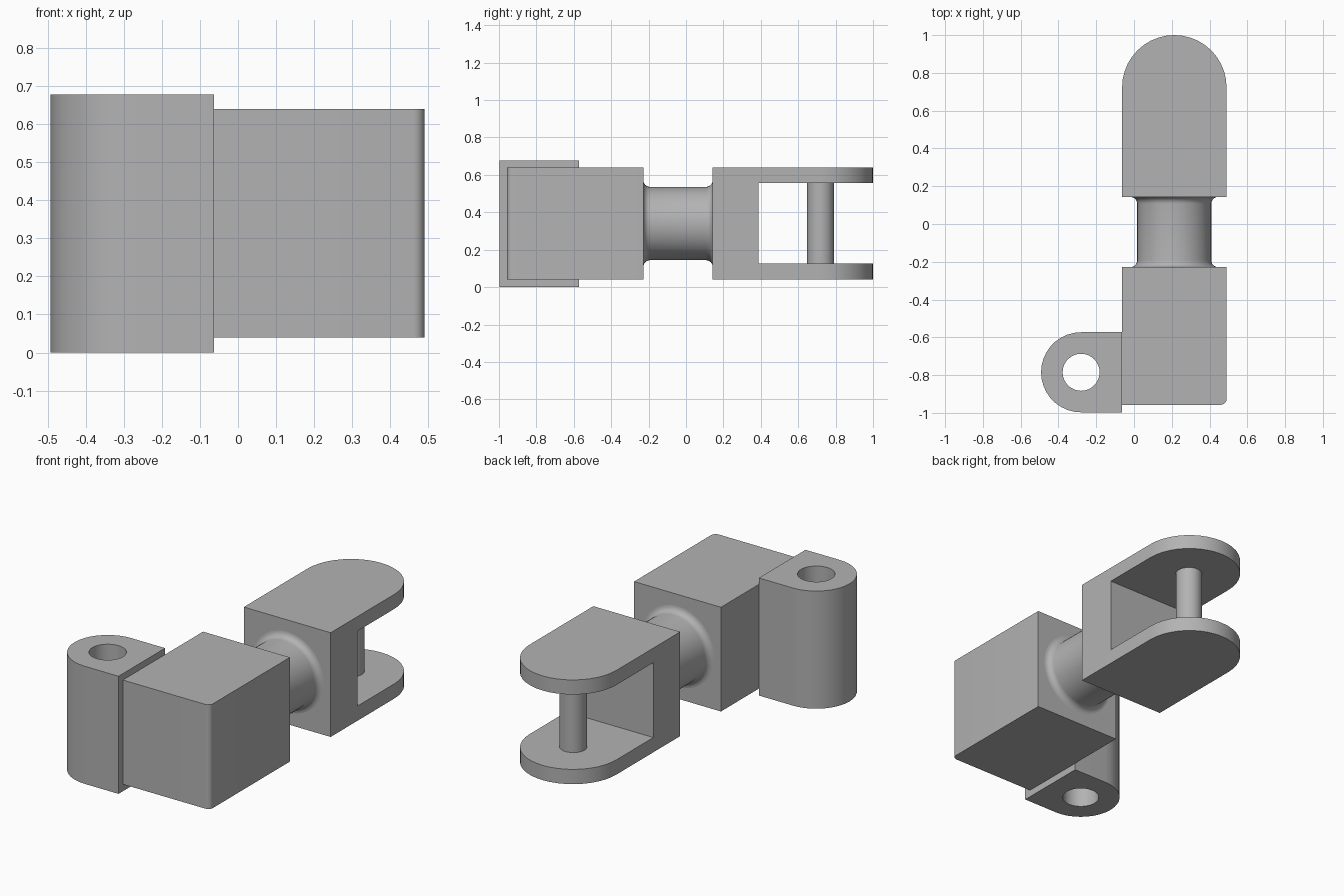
import bpy, bmesh
from math import sin, cos, pi, radians
from mathutils import Matrix, Vector

old = bpy.data.objects.get("Cube")
if old:
    bpy.data.objects.remove(old, do_unlink=True)

steel = bpy.data.materials.new("plain_grey")
steel.use_nodes = True
steel.diffuse_color = (0.45, 0.45, 0.45, 1)
steel.node_tree.nodes["Principled BSDF"].inputs["Base Color"].default_value = (0.45, 0.45, 0.45, 1)

AXIS_X, AXIS_Z = 0.213, 0.34      # centre line of the neck and fork
LEFT, RIGHT = 0.49, -0.063        # sides of the block and fork
LOW, HIGH = 0.04, 0.64


def finish(name, bm):
    bmesh.ops.recalc_face_normals(bm, faces=bm.faces)
    mesh = bpy.data.meshes.new(name)
    bm.to_mesh(mesh)
    bm.free()
    mesh.materials.append(steel)
    obj = bpy.data.objects.new(name, mesh)
    bpy.context.collection.objects.link(obj)
    return obj


def smooth(obj):
    bpy.ops.object.select_all(action='DESELECT')
    obj.select_set(True)
    bpy.context.view_layer.objects.active = obj
    bpy.ops.object.shade_smooth_by_angle(angle=radians(30))


def arc(cx, cy, r, start, end, steps):
    angles = [radians(start + (end - start) * i / steps) for i in range(steps + 1)]
    return [(cx + r * cos(a), cy + r * sin(a)) for a in angles]


def prism(name, outline, z0, z1):
    """Extrude a plan outline between two heights."""
    bm = bmesh.new()
    face = bm.faces.new([bm.verts.new((x, y, z0)) for x, y in outline])
    out = bmesh.ops.extrude_face_region(bm, geom=[face])["geom"]
    top = [v for v in out if isinstance(v, bmesh.types.BMVert)]
    bmesh.ops.translate(bm, verts=top, vec=(0, 0, z1 - z0))
    return finish(name, bm)


def cut(obj, cutter):
    mod = obj.modifiers.new("cut", 'BOOLEAN')
    mod.operation, mod.solver, mod.object = 'DIFFERENCE', 'EXACT', cutter
    cutter.hide_render = True
    bpy.context.view_layer.objects.active = obj
    bpy.ops.object.modifier_apply(modifier=mod.name)
    bpy.data.objects.remove(cutter, do_unlink=True)


# Main block with one rounded upright corner
R = 0.03
block = prism("body_block", [(LEFT, -0.228), (RIGHT, -0.228), (RIGHT, -0.957)]
              + arc(LEFT - R, -0.957 + R, R, -90, 0, 6), LOW, HIGH)
smooth(block)

# Hinge barrel with a through hole
CX, CY, CR = -0.28, -0.785, 0.212
barrel = prism("hinge_barrel", [(RIGHT, CY - CR), (RIGHT, CY + CR)]
               + arc(CX, CY, CR, 90, 270, 18), 0, 0.677)
cut(barrel, prism("hole_cutter", arc(CX, CY, 0.098, 0, 360, 32)[:-1], -0.1, 0.8))
smooth(barrel)

# Fork: round-ended block with a slot cut through it
MID = (LEFT + RIGHT) / 2
HALF = (LEFT - RIGHT) / 2
fork = prism("fork", [(RIGHT, 0.143), (LEFT, 0.143)]
             + arc(MID, 1 - HALF, HALF, 0, 180, 20), LOW, HIGH)
cut(fork, prism("slot_cutter", [(-0.2, 0.387), (0.6, 0.387), (0.6, 1.1), (-0.2, 1.1)],
                0.125, 0.556))
smooth(fork)

# Pin across the fork
pin = prism("fork_pin", arc(MID, 0.72, 0.072, 0, 360, 32)[:-1], 0.12, 0.56)
smooth(pin)

# Neck: lathed profile with a fillet at each end
F, NR = 0.036, 0.196
rear = arc(0.143 - F, NR + F, F, -90, 0, 6)
front = arc(-0.228 + F, NR + F, F, 180, 270, 6)
bm = bmesh.new()
points = [bm.verts.new((0, y, r)) for y, r in front + rear]
edges = [bm.edges.new(pair) for pair in zip(points, points[1:])]
bmesh.ops.spin(bm, geom=points + edges, cent=(0, 0, 0), axis=(0, 1, 0),
               angle=2 * pi, steps=48, use_duplicate=False)
bmesh.ops.remove_doubles(bm, verts=bm.verts, dist=0.0005)
bmesh.ops.transform(bm, matrix=Matrix.Translation(Vector((AXIS_X, 0, AXIS_Z))), verts=bm.verts)
neck = finish("neck", bm)
smooth(neck)
